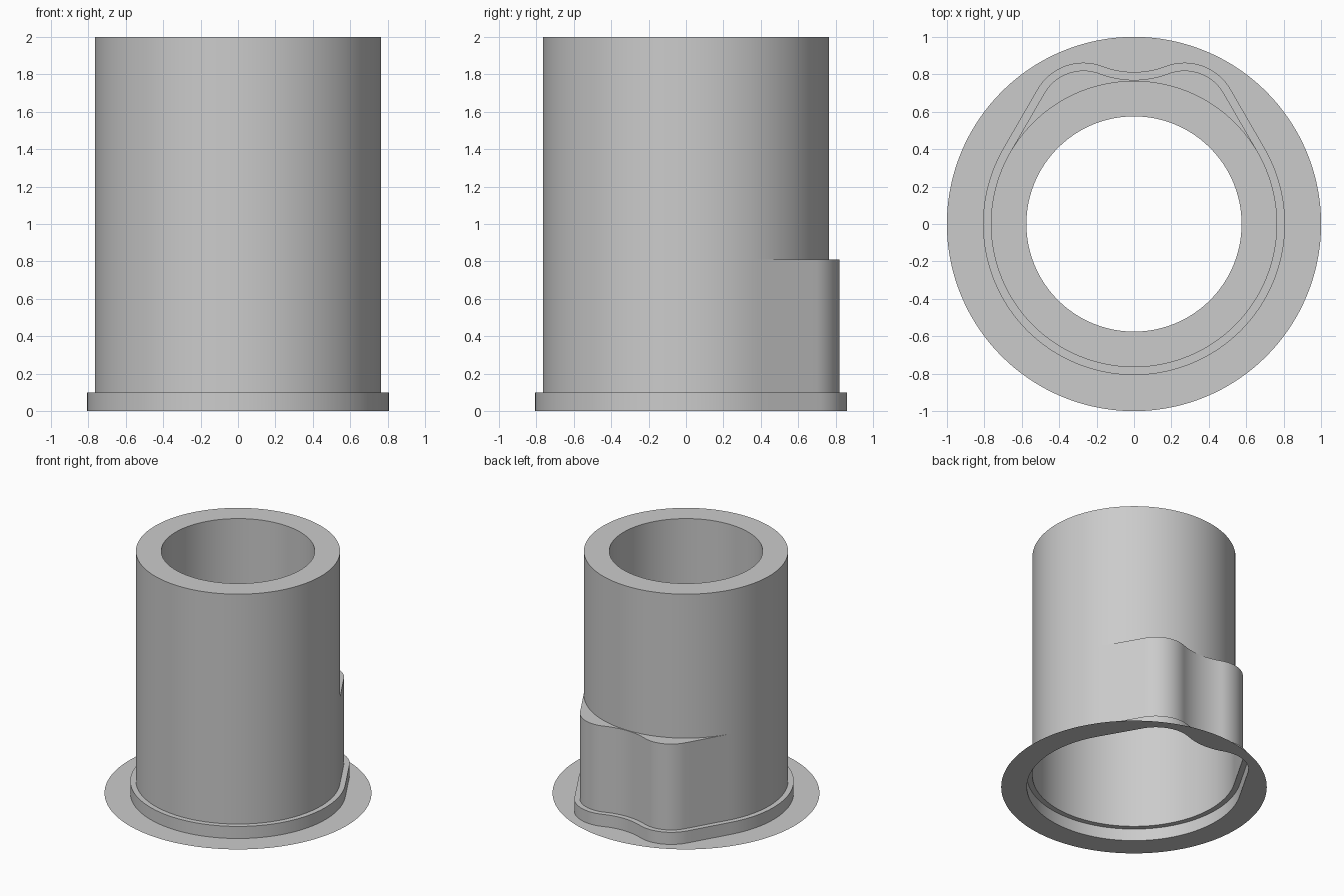
import bpy
import bmesh
from math import sin, cos, pi, radians, atan2, hypot

cube = bpy.data.objects.get("Cube")
if cube:
    bpy.data.objects.remove(cube, do_unlink=True)

grey = bpy.data.materials.new("plain grey")
grey.use_nodes = True
grey.diffuse_color = (0.6, 0.6, 0.6, 1)
grey.node_tree.nodes["Principled BSDF"].inputs["Base Color"].default_value = (0.6, 0.6, 0.6, 1)

BODY_R, BORE_R, FLANGE_R = 0.765, 0.575, 1.0
RIM_H, LOBE_H, TOP, SHELF = 0.1, 0.81, 2.0, 1.2
RIM_W = 0.042


def arc(cx, cy, r, start, end, n):
    """Points along an arc, angles in degrees, without the last point."""
    angles = [radians(start + (end - start) * i / n) for i in range(n)]
    return [(cx + r * cos(a), cy + r * sin(a)) for a in angles]


def lobed_outline(offset):
    """Round outline with two lobes and a shallow waist at the back."""
    lobe_x, lobe_y, lobe_r = 0.27, 0.578, 0.242
    waist_y, waist_r = 1.282, 0.512
    meet = math_deg(atan2(waist_y - lobe_y, -lobe_x))
    half = arc(0, 0, BODY_R + offset, -90, 30, 48)
    # straight flank from the round part to the lobe
    p = arc(0, 0, BODY_R + offset, 30, 31, 1)[0]
    q = arc(lobe_x, lobe_y, lobe_r + offset, 30, 31, 1)[0]
    half += [(p[0] + (q[0] - p[0]) * t / 8, p[1] + (q[1] - p[1]) * t / 8) for t in range(8)]
    half += arc(lobe_x, lobe_y, lobe_r + offset, 30, meet, 18)
    half += arc(0, waist_y, waist_r - offset, meet - 180, -90, 8)
    back = [(0, waist_y - waist_r + offset)]
    return half + back + [(-x, y) for x, y in reversed(half[1:])]


def math_deg(a):
    return a * 180 / pi


def circle_like(outline, r):
    """Circle whose points lie at the same angles as the outline."""
    return [(x * r / hypot(x, y), y * r / hypot(x, y)) for x, y in outline]


def loft(name, sections):
    """Skin a list of (outline, height) sections with quads."""
    bm = bmesh.new()
    loops = [[bm.verts.new((x, y, z)) for x, y in pts] for pts, z in sections]
    for a, b in zip(loops, loops[1:]):
        n = len(a)
        for i in range(n):
            j = (i + 1) % n
            bm.faces.new((a[i], a[j], b[j], b[i]))
    bmesh.ops.remove_doubles(bm, verts=bm.verts, dist=0.0005)
    mesh = bpy.data.meshes.new(name)
    bm.to_mesh(mesh)
    bm.free()
    mesh.materials.append(grey)
    obj = bpy.data.objects.new(name, mesh)
    bpy.context.collection.objects.link(obj)
    bpy.ops.object.select_all(action='DESELECT')
    obj.select_set(True)
    bpy.context.view_layer.objects.active = obj
    bpy.ops.object.shade_smooth_by_angle(angle=radians(30))
    return obj


rim = lobed_outline(RIM_W)
body = lobed_outline(0)
tube = circle_like(body, BODY_R)
bore = circle_like(body, BORE_R)

# thin sheet flange around the foot
loft("base_flange", [(circle_like(rim, FLANGE_R), 0), (rim, 0)])
# low raised rim with its ledge
loft("foot_rim", [(rim, 0), (rim, RIM_H), (body, RIM_H)])
# lobed lower sleeve, with the step in to the round tube
loft("lobed_sleeve", [(body, RIM_H), (body, LOBE_H), (tube, LOBE_H)])
# round upper tube, top ring, bore and the hidden inner shelf
loft("upper_tube", [(tube, LOBE_H), (tube, TOP), (bore, TOP), (bore, SHELF), (tube, SHELF)])
